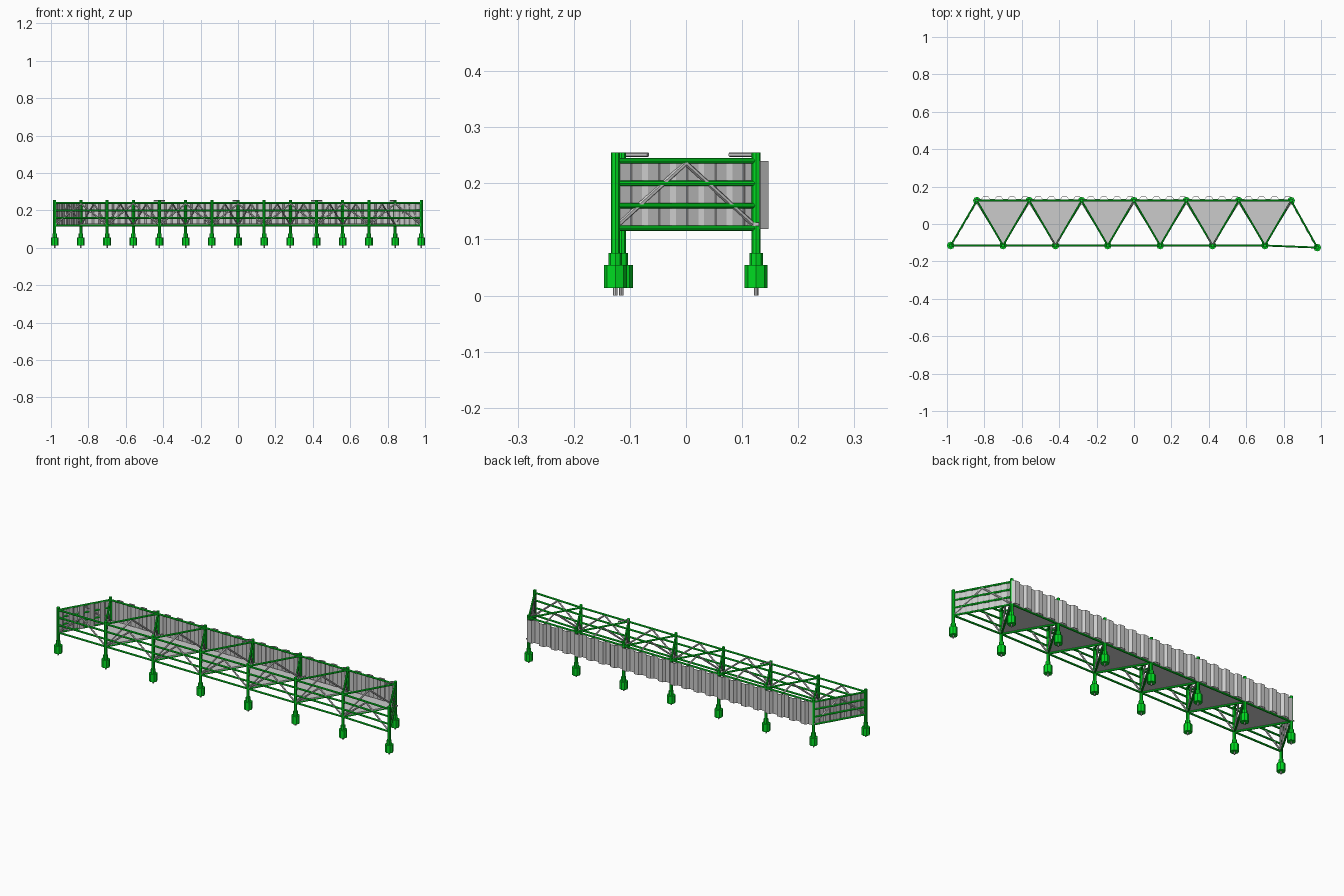
import bpy, bmesh, math
from mathutils import Vector

if "Cube" in bpy.data.objects:
    bpy.data.objects.remove(bpy.data.objects["Cube"])

green = bpy.data.materials.new("green_paint")
green.diffuse_color = (0.0, 0.72, 0.015, 1)
green.use_nodes = True
green.node_tree.nodes["Principled BSDF"].inputs["Base Color"].default_value = green.diffuse_color


def finish(bm, name, mat=None):
    bmesh.ops.recalc_face_normals(bm, faces=bm.faces[:])
    me = bpy.data.meshes.new(name)
    bm.to_mesh(me)
    bm.free()
    ob = bpy.data.objects.new(name, me)
    bpy.context.collection.objects.link(ob)
    if mat:
        me.materials.append(mat)
    return ob


def tube(bm, a, b, r, n=8):
    """Closed n-sided bar from a to b."""
    a, b = Vector(a), Vector(b)
    d = b - a
    m = d.to_track_quat('Z', 'Y').to_matrix().to_4x4()
    m.translation = (a + b) / 2
    bmesh.ops.create_cone(bm, cap_ends=True, segments=n, radius1=r, radius2=r,
                          depth=d.length, matrix=m)


def at(p, z):
    return Vector((p[0], p[1], z))


# post positions in plan: zigzag between a front row and a back row
front = [(-0.98 + 0.28 * i, -0.115) for i in range(8)]
front[7] = (0.98, -0.126)
back = [(-0.84 + 0.28 * i, 0.125) for i in range(7)]
zigzag = []
for i in range(7):
    zigzag += [(front[i], back[i]), (back[i], front[i + 1])]
ends = [zigzag[0], zigzag[-1]]
front_bays = list(zip(front, front[1:]))
back_bays = list(zip(back, back[1:]))

# posts, collars, feet and ground pins
posts, feet, pins = bmesh.new(), bmesh.new(), bmesh.new()
for p in front + back:
    tube(posts, at(p, 0.07), at(p, 0.255), 0.008)
    tube(feet, at(p, 0.054), at(p, 0.076), 0.012)
    tube(feet, at(p, 0.013), at(p, 0.054), 0.0205)
    tube(pins, at(p, 0.0), at(p, 0.02), 0.004)
finish(posts, "posts", green)
finish(feet, "feet", green)
finish(pins, "ground_pins")

# horizontal rails: four levels on open sides, top and bottom elsewhere
rails = bmesh.new()
for a, b in front_bays + ends:
    for z in (0.12, 0.16, 0.20, 0.24):
        tube(rails, at(a, z), at(b, z), 0.005)
for a, b in back_bays + zigzag[1:-1]:
    for z in (0.12, 0.24):
        tube(rails, at(a, z), at(b, z), 0.005)
finish(rails, "rails", green)

# inverted V braces in every truss frame
braces = bmesh.new()
for a, b in front_bays + zigzag:
    mid = (Vector(a) + Vector(b)) / 2
    for p in (a, b):
        tube(braces, at(p, 0.122), at(mid, 0.236), 0.0045, 6)
finish(braces, "braces")

# triangular floor plates, overhanging the diagonal rails a little
deck = bmesh.new()
for i, (a, b) in enumerate(back_bays):
    c = front[i + 1]
    cen = (Vector(a) + Vector(b) + Vector(c)) / 3
    pts = [cen + (Vector(p) - cen) * 1.1 for p in (a, b, c)]
    pts[0].y = pts[1].y = 0.13
    pts[2].y = -0.118
    f = deck.faces.new([deck.verts.new(at(p, 0.124)) for p in pts])
    r = bmesh.ops.extrude_face_region(deck, geom=[f])
    up = [v for v in r["geom"] if isinstance(v, bmesh.types.BMVert)]
    bmesh.ops.translate(deck, verts=up, vec=(0, 0, 0.006))
finish(deck, "floor_plates")


def corrugated(name, a, b, periods, depth, offset):
    """Trapezoid-wave sheet between two plan points."""
    bm = bmesh.new()
    a, b = Vector(a), Vector(b)
    d = b - a
    n = Vector((-d.y, d.x)).normalized()
    lo, hi = [], []
    for k in range(periods):
        for t, w in ((0, 0), (0.35, 0), (0.5, 1), (0.85, 1)):
            p = a + d * ((k + t) / periods) + n * (offset + depth * w)
            lo.append(bm.verts.new(at(p, 0.119)))
            hi.append(bm.verts.new(at(p, 0.24)))
    e = b + n * offset
    lo.append(bm.verts.new(at(e, 0.119)))
    hi.append(bm.verts.new(at(e, 0.24)))
    for i in range(len(lo) - 1):
        bm.faces.new((lo[i], lo[i + 1], hi[i + 1], hi[i]))
    ob = finish(bm, name)
    s = ob.modifiers.new("thickness", 'SOLIDIFY')
    s.thickness = 0.002
    s.offset = 0


# back wall and the two end sheets
corrugated("back_wall", (-0.84, 0.125), (0.845, 0.125), 24, 0.014, 0.007)
corrugated("left_end_sheet", front[0], back[0], 5, 0.006, -0.006)
corrugated("right_end_sheet", back[6], front[7], 5, 0.006, -0.006)

# short clips on top of the posts
clips = bmesh.new()
for p, others in ((front[2], (back[1], back[2])), (front[5], (back[4], back[5])),
                  (back[3], (front[3],)), (back[6], (front[6],))):
    for q in others:
        d = (Vector(q) - Vector(p)).normalized()
        tube(clips, at(p, 0.251), at(Vector(p) + d * 0.055, 0.251), 0.004, 6)
finish(clips, "top_clips")
